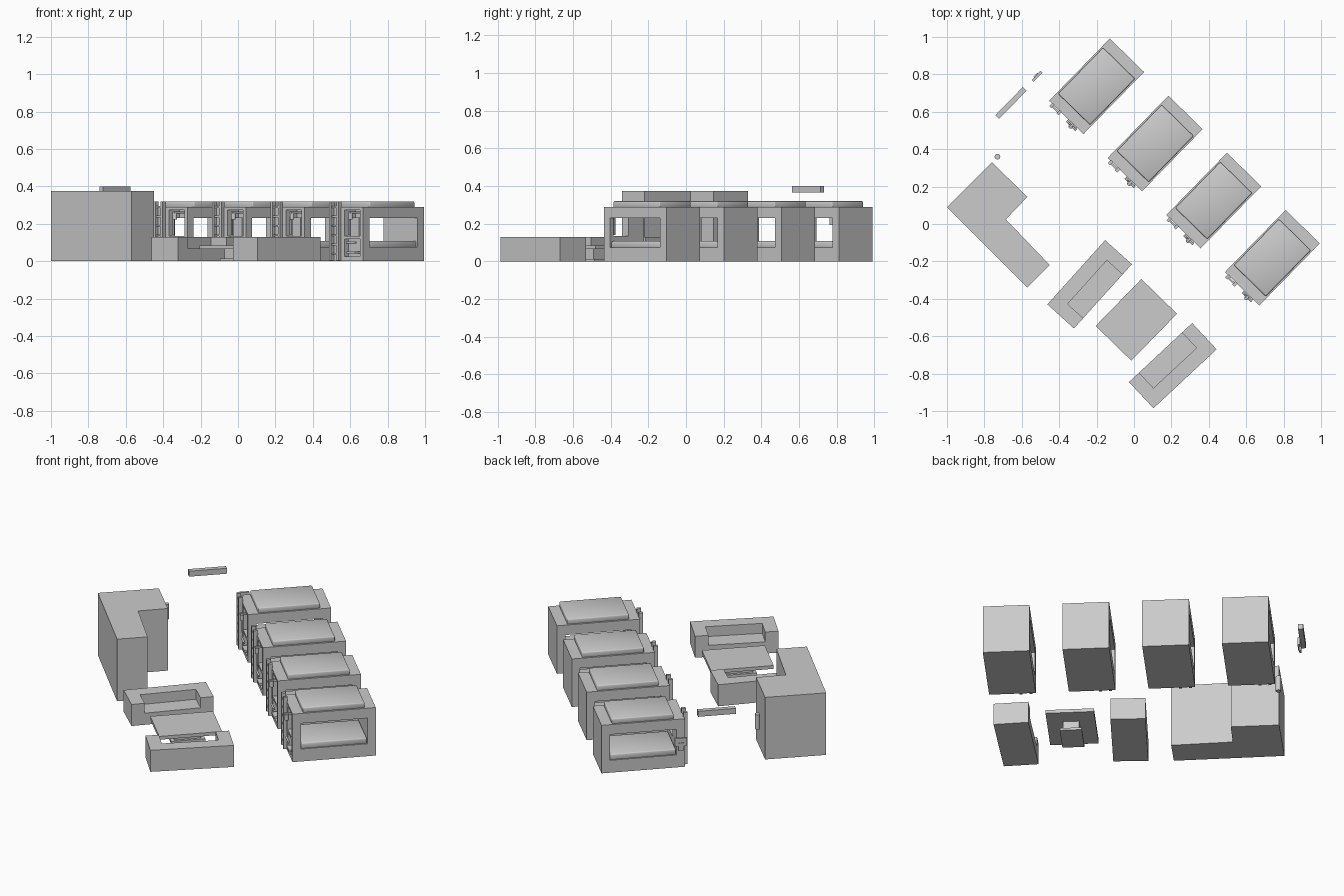
import bpy, bmesh
from math import radians
from mathutils import Matrix

if "Cube" in bpy.data.objects:
    bpy.data.objects.remove(bpy.data.objects["Cube"])

grey = bpy.data.materials.new("plain_grey")
grey.use_nodes = True
grey.diffuse_color = (0.6, 0.6, 0.6, 1)
grey.node_tree.nodes["Principled BSDF"].inputs["Base Color"].default_value = (0.6, 0.6, 0.6, 1)


def frame(x, y, angle):
    return Matrix.Translation((x, y, 0)) @ Matrix.Rotation(radians(angle), 4, "Z")


def finish(name, bm, place):
    mesh = bpy.data.meshes.new(name)
    bm.to_mesh(mesh)
    bm.free()
    mesh.materials.append(grey)
    ob = bpy.data.objects.new(name, mesh)
    bpy.context.collection.objects.link(ob)
    ob.matrix_world = place
    return ob


def box(name, xs, ys, zs, place=Matrix(), bevel=0):
    """Box given by its (min, max) extent along each local axis."""
    bm = bmesh.new()
    bmesh.ops.create_cube(bm, size=1)
    for v in bm.verts:
        v.co = [(a + b) / 2 + c * (b - a) for (a, b), c in zip((xs, ys, zs), v.co)]
    if bevel:
        bmesh.ops.bevel(bm, geom=bm.edges[:], offset=bevel, segments=2,
                        profile=0.5, affect="EDGES")
    return finish(name, bm, place)


def rod(name, radius, height, centre, place=Matrix(), axis="Z", sides=12):
    bm = bmesh.new()
    turn = Matrix.Rotation(radians(90), 4, "Y") if axis == "X" else Matrix()
    bmesh.ops.create_cone(bm, cap_ends=True, segments=sides, radius1=radius,
                          radius2=radius, depth=height,
                          matrix=Matrix.Translation(centre) @ turn)
    return finish(name, bm, place)


def cut(target, cutter):
    mod = target.modifiers.new("opening", "BOOLEAN")
    mod.operation = "DIFFERENCE"
    mod.solver = "EXACT"
    mod.object = cutter
    cutter.hide_render = True
    bpy.context.view_layer.objects.active = target
    bpy.ops.object.modifier_apply(modifier=mod.name)
    bpy.data.objects.remove(cutter)


# One sleeping pod around the origin, entrance end towards -y
HX, HY = 0.128, 0.232
shell = box("pod_shell", (-HX, HX), (-HY, HY), (0, 0.29))
cut(shell, box("window_cutter", (-0.2, 0.2), (-0.185, 0.185), (0.075, 0.23)))
cut(shell, box("doorway_cutter", (-0.01, 0.105), (-0.3, -0.15), (0.135, 0.275)))
cut(shell, box("niche_cutter", (-0.01, 0.105), (-0.3, -0.205), (0.025, 0.12)))
parts = [
    shell,
    box("mattress", (-0.122, 0.122), (-0.184, 0.184), (0.07, 0.108), bevel=0.007),
    box("roof_panel", (-0.119, 0.119), (-0.172, 0.172), (0.285, 0.32), bevel=0.006),
]

# Ladder on the entrance end
for x in (-0.1, -0.045):
    parts.append(box("ladder_rail", (x - 0.008, x + 0.008),
                     (-HY - 0.02, -HY + 0.004), (0.005, 0.318)))
for i in range(6):
    z = 0.035 + i * 0.05
    parts.append(box("ladder_rung", (-0.1, -0.045),
                     (-HY - 0.015, -HY - 0.004), (z, z + 0.009)))

# Handle, lamp and step beside the doorway
parts += [
    box("lamp_arm", (0.045, 0.057), (-HY - 0.03, -0.18), (0.255, 0.266)),
    rod("lamp_shade", 0.012, 0.035, (0.051, -HY - 0.018, 0.24)),
    rod("grab_bar", 0.005, 0.1, (0.035, -HY - 0.012, 0.19)),
    rod("towel_rail", 0.006, 0.07, (0.05, -HY - 0.012, 0.1), axis="X"),
    box("entry_step", (0.015, 0.08), (-HY - 0.012, -0.2), (0.04, 0.052)),
]

# Row of four pods sharing the same parts
TILT = -44.3
for i in range(4):
    place = frame(-0.2 + 0.3133 * i, 0.736 - 0.3055 * i, TILT)
    for part in parts:
        ob = part if i == 0 else part.copy()
        if i:
            bpy.context.collection.objects.link(ob)
        ob.matrix_world = place


# L-shaped service block
bm = bmesh.new()
outline = [(-1, 0.09), (-0.57, -0.34), (-0.45, -0.22), (-0.685, 0.025),
           (-0.57, 0.145), (-0.76, 0.33)]
base = bm.faces.new([bm.verts.new((x, y, 0)) for x, y in outline])
top = bmesh.ops.extrude_face_region(bm, geom=[base])["geom"]
bmesh.ops.translate(bm, vec=(0, 0, 0.375),
                    verts=[g for g in top if isinstance(g, bmesh.types.BMVert)])
bmesh.ops.recalc_face_normals(bm, faces=bm.faces)
finish("service_block", bm, Matrix())


# Two facing sofas, each with a seat recess open on one side
def sofa(name, place, side):
    ob = box(name, (-0.096, 0.096), (-0.231, 0.231), (0, 0.13), place)
    xs = sorted((-0.017 * side, 0.2 * side))
    cut(ob, box("seat_cutter", xs, (-0.157, 0.157), (0.07, 0.3), place))


sofa("left_sofa", frame(-0.2375, -0.3225, -42), 1)
sofa("right_sofa", frame(0.2075, -0.7575, -47), -1)

# Low table between the sofas
table = frame(0.0125, -0.5125, TILT)
box("table_top", (-0.133, 0.133), (-0.175, 0.175), (0.065, 0.085), table)
box("table_stem", (-0.045, 0.045), (-0.075, 0.075), (0.012, 0.066), table)
box("table_foot", (-0.06, 0.06), (-0.095, 0.095), (0, 0.014), table)

# Wall-mounted pieces
box("high_bar_unit", (-0.014, 0.014), (-0.105, 0.105), (0.367, 0.4),
    frame(-0.6575, 0.6475, TILT))
screen = frame(-0.518, 0.79, TILT)
box("wall_screen", (-0.007, 0.007), (-0.034, 0.034), (0.195, 0.242), screen)
box("screen_bracket", (-0.012, 0.0), (-0.015, 0.015), (0.17, 0.215), screen)
canister = rod("wall_canister", 0.015, 0.09, (0, 0, 0.235), frame(-0.73, 0.36, 0), sides=24)

# Smooth the rounded parts, keeping their hard edges
names = ("mattress", "roof_panel", "lamp_shade", "grab_bar", "towel_rail", "wall_canister")
bpy.ops.object.select_all(action="DESELECT")
for ob in bpy.context.collection.objects:
    if ob.name.split(".")[0] in names:
        ob.select_set(True)
        bpy.context.view_layer.objects.active = ob
bpy.ops.object.shade_smooth_by_angle(angle=radians(50))
bpy.ops.object.select_all(action="DESELECT")
